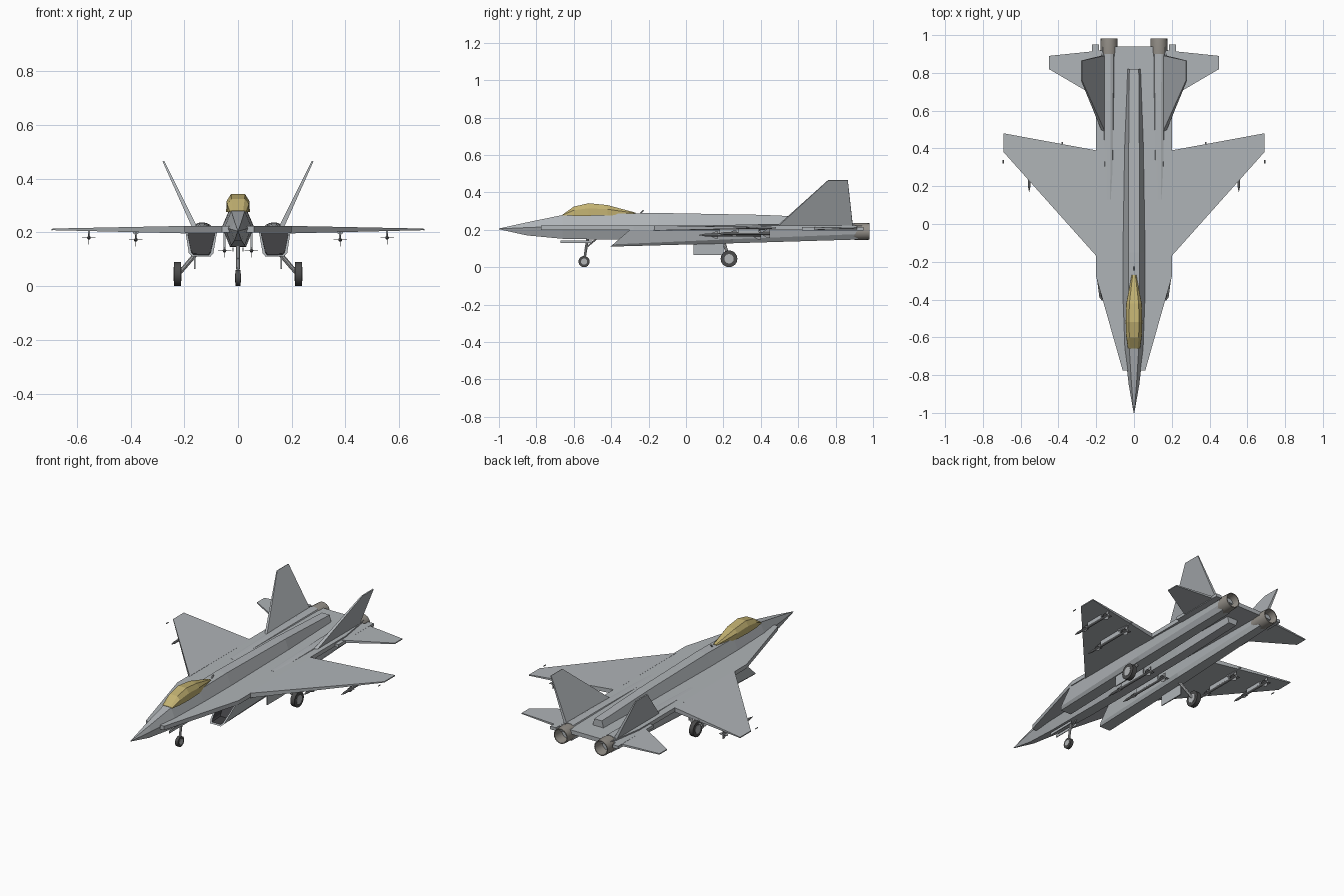
import bpy, bmesh
from math import cos, sin, pi
from mathutils import Vector

cube = bpy.data.objects.get("Cube")
if cube:
    bpy.data.objects.remove(cube, do_unlink=True)


def material(name, rgb):
    m = bpy.data.materials.new(name)
    m.use_nodes = True
    m.diffuse_color = (*rgb, 1)
    m.node_tree.nodes["Principled BSDF"].inputs["Base Color"].default_value = (*rgb, 1)
    return m


GREY = material("airframe grey", (0.43, 0.455, 0.475))
GOLD = material("canopy gold", (0.55, 0.45, 0.17))
METAL = material("nozzle metal", (0.3, 0.28, 0.25))
DARK = material("intake black", (0.05, 0.05, 0.055))
TYRE = material("tyre rubber", (0.07, 0.07, 0.07))
STEEL = material("hub steel", (0.45, 0.46, 0.47))
STORE = material("missile grey", (0.33, 0.34, 0.35))


def finish(name, bm, mats, mirror=False, smooth=False):
    bmesh.ops.recalc_face_normals(bm, faces=bm.faces)
    me = bpy.data.meshes.new(name)
    bm.to_mesh(me)
    bm.free()
    ob = bpy.data.objects.new(name, me)
    bpy.context.collection.objects.link(ob)
    for m in mats:
        me.materials.append(m)
    if mirror:
        mod = ob.modifiers.new("Mirror", "MIRROR")
        mod.use_mirror_merge = False
    if smooth:
        bpy.ops.object.select_all(action="DESELECT")
        ob.select_set(True)
        bpy.context.view_layer.objects.active = ob
        bpy.ops.object.shade_smooth_by_angle()
    return ob


def loft_mesh(rings):
    """Skin matching closed rings and cap both ends; returns mesh and caps."""
    bm = bmesh.new()
    rows = [[bm.verts.new(p) for p in r] for r in rings]
    n = len(rows[0])
    for a, b in zip(rows, rows[1:]):
        for i in range(n):
            j = (i + 1) % n
            bm.faces.new((a[i], a[j], b[j], b[i]))
    caps = bm.faces.new(list(reversed(rows[0]))), bm.faces.new(rows[-1])
    bmesh.ops.recalc_face_normals(bm, faces=bm.faces)
    bm.normal_update()
    return bm, *caps


def loft(name, rings, mat, **kw):
    return finish(name, loft_mesh(rings)[0], [mat], **kw)


def panel(name, pts, thick, normal, mat=GREY, mirror=True):
    """Plate through pts, with a half thickness at each corner."""
    n = Vector(normal).normalized()
    sides = [[Vector(p) + n * t * s for p, t in zip(pts, thick)] for s in (-1, 1)]
    return loft(name, sides, mat, mirror=mirror)


def box(name, x, y, z, mat=GREY, mirror=True):
    ring = [(x[0], y[0]), (x[1], y[0]), (x[1], y[1]), (x[0], y[1])]
    return loft(name, [[(a, b, h) for a, b in ring] for h in z], mat, mirror=mirror)


def tube(name, a, b, r0, r1, mat, mirror=True, sides=16):
    a, b = Vector(a), Vector(b)
    d = b - a
    u = d.orthogonal().normalized()
    v = d.normalized().cross(u)
    rings = [[p + (u * cos(t) + v * sin(t)) * r
              for t in (2 * pi * k / sides for k in range(sides))]
             for p, r in ((a, r0), (b, r1))]
    return loft(name, rings, mat, mirror=mirror, smooth=True)


# Central fuselage: six-sided sections as y, bottom, chine height, top, chine width, flat width
body = [(-1, .203, .205, .207, .002, .001), (-.85, .17, .212, .24, .028, .013),
        (-.66, .152, .219, .279, .05, .025), (-.4, .147, .22, .286, .059, .03),
        (-.15, .146, .22, .29, .06, .03), (.4, .15, .22, .28, .051, .028),
        (.82, .165, .21, .262, .038, .025)]
loft("fuselage", [[(f, y, b), (w, y, c), (f, y, t), (-f, y, t), (-w, y, c), (-f, y, b)]
                  for y, b, c, t, w, f in body], GREY)

# Faceted canopy: y, base, top, half width
canopy = [(-.66, .276, .281, .032), (-.6, .275, .324, .041), (-.52, .275, .342, .044),
          (-.42, .276, .332, .041), (-.27, .285, .292, .012)]
loft("canopy", [[(w, y, b), (w * .98, y, b + (t - b) * .6), (w * .6, y, t),
                 (-w * .6, y, t), (-w * .98, y, b + (t - b) * .6), (-w, y, b)]
                for y, b, t, w in canopy], GOLD)
tube("antenna", (0, -.245, .287), (0, -.228, .304), .004, .004, GREY, mirror=False, sides=8)

# Flat deck with forward strakes, wings and tailplanes
half = [(.06, -.775), (.2, -.28), (.2, .72), (.165, .94)]
deck = half + [(-x, y) for x, y in reversed(half)]
panel("deck", [(x, y, .211) for x, y in deck], [.012] * len(deck), (0, 0, 1), mirror=False)
panel("wing", [(.19, -.18, .21), (.69, .38, .211), (.69, .48, .211), (.19, .388, .21)],
      [.014, .003, .003, .013], (0, 0, 1))
panel("tailplane", [(.16, .65, .208), (.45, .82, .206), (.45, .89, .206), (.16, .92, .208)],
      [.009, .003, .003, .007], (0, 0, 1))
box("tail_boom", (.185, .222), (.62, .95), (.197, .215))

# Canted fins
panel("tail_fin", [(.162, .49, .22), (.278, .76, .465), (.278, .865, .465), (.162, .892, .22)],
      [.009, .003, .003, .009], (.245, 0, -.118))

# Engine nacelles with chamfered bellies and raked, hollow intakes: (y, z) of the
# bottom, chamfer and top, then inner and outer x of each
nacelle = [((-.405, .11), (-.39, .122), (-.3, .2), (.102, .17), (.092, .183), (.078, .195)),
           ((.25, .128), (.25, .15), (.25, .2), (.102, .168), (.092, .183), (.08, .195)),
           ((.92, .148), (.92, .177), (.92, .205), (.105, .155), (.095, .174), (.09, .18))]
bm, intake, _ = loft_mesh([[(bx[0], *b), (bx[1], *b), (cx[1], *c), (tx[1], *t), (tx[0], *t),
                            (cx[0], *c)] for b, c, t, bx, cx, tx in nacelle])
bmesh.ops.inset_individual(bm, faces=[intake], thickness=.011)
hole = bmesh.ops.extrude_discrete_faces(bm, faces=[intake])["faces"][0]
bmesh.ops.translate(bm, verts=hole.verts, vec=(0, .08, .004))
for f in [hole] + [f for e in hole.edges for f in e.link_faces]:
    f.material_index = 1
finish("engine_nacelle", bm, [GREY, DARK], mirror=True)

# Steep-sided engine humps on the deck: y, crown height, half width
humps = [(.13, .224, .026), (.4, .23, .03), (.65, .235, .033), (.9, .236, .036)]
loft("engine_hump", [[(.134 + w * k, y, .21 + (t - .21) * h) for k, h in
                      ((1, 0), (.72, .75), (.3, 1), (-.3, 1), (-.72, .75), (-1, 0))]
                     for y, t, w in humps], GREY, mirror=True)

# Hollow exhaust nozzles
profile = [(.86, .04), (.92, .046), (.982, .044), (.982, .039), (.9, .034)]
bm, _, inner = loft_mesh([[(.132 + r * cos(k * pi / 10), y, .191 + r * sin(k * pi / 10))
                           for k in range(20)] for y, r in profile])
inner.material_index = 1
finish("exhaust_nozzle", bm, [METAL, DARK], mirror=True, smooth=True)


# Landing gear
def wheel(name, x, y, r, w, mirror):
    tube(name + "_tyre", (x - w, y, r), (x + w, y, r), r, r, TYRE, mirror)
    tube(name + "_hub", (x - w - .002, y, r), (x + w + .002, y, r), r * .56, r * .56, STEEL, mirror)


wheel("nose_wheel", 0, -.545, .03, .009, False)
tube("nose_strut", (0, -.545, .03), (0, -.525, .16), .006, .008, STEEL, False, 8)
tube("nose_brace", (0, -.54, .1), (0, -.48, .15), .004, .004, STEEL, False, 8)
box("nose_gear_door", (.017, .021), (-.67, -.5), (.129, .144))
wheel("main_wheel", .225, .23, .045, .013, True)
tube("main_strut", (.22, .23, .046), (.14, .2, .14), .008, .009, STEEL, True, 8)
box("main_gear_door", (.158, .164), (.04, .2), (.064, .14))


# Missiles with crossed fins and pylons
def missile(name, x, y0, y1, z, top, fore):
    r = .007
    tube(name + "_body", (x, y0 + .03, z), (x, y1, z), r, r, STORE, True, 10)
    tube(name + "_nose", (x, y0 + .03, z), (x, y0, z), r, .001, STORE, True, 10)
    for label, y, s in (("tail", y1 - .03, .025), ("fore", y0 + .07, fore)):
        for axis in ((s, 0, 0), (0, 0, s)):
            a = Vector(axis)
            c = Vector((x, y, z))
            pts = [c - a * .3 - Vector((0, .012, 0)), c + a * .3 - Vector((0, .012, 0)),
                   c + a + Vector((0, .015, 0)), c + a + Vector((0, .03, 0)),
                   c - a + Vector((0, .03, 0)), c - a + Vector((0, .015, 0))]
            panel(name + "_" + label + "_fin", pts, [.001] * 6, (axis[2], 0, axis[0]), STORE)
    box(name + "_pylon", (x - .004, x + .004), (y0 + .11, y1 - .06), (z, top))


missile("inner_missile", .38, .07, .4, .172, .205, .018)
missile("outer_missile", .555, .17, .45, .18, .208, .016)
missile("belly_missile", .05, -.15, .2, .132, .2, .013)

# Flap actuator fairings and wing tip probes
tube("flap_fairing", (.38, .33, .203), (.38, .435, .207), .012, .004, GREY, True, 8)
tube("tip_probe", (.692, .32, .21), (.692, .34, .21), .003, .003, STORE, True, 6)
